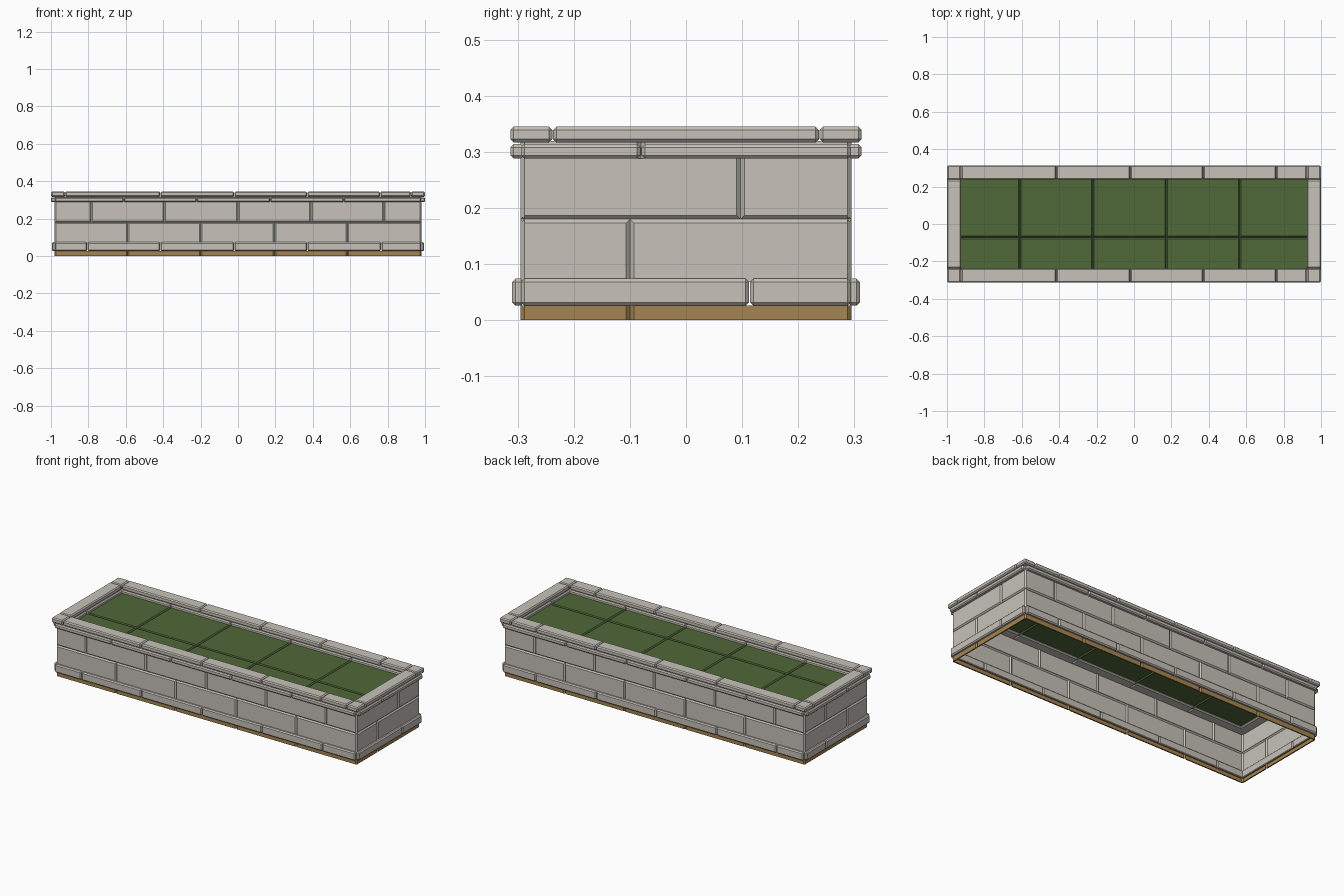
import bpy, bmesh
from mathutils import Vector

if "Cube" in bpy.data.objects:
    bpy.data.objects.remove(bpy.data.objects["Cube"])

C = 0.007              # chamfer size
WX, WY = 0.98, 0.295   # wall half sizes


def material(name, rgb):
    m = bpy.data.materials.new(name)
    m.diffuse_color = (*rgb, 1)
    m.use_nodes = True
    m.node_tree.nodes["Principled BSDF"].inputs["Base Color"].default_value = m.diffuse_color
    return m


stone = material("pale_stone", (0.57, 0.54, 0.49))
grass = material("grass_green", (0.08, 0.138, 0.04))
ochre = material("ochre_base", (0.38, 0.235, 0.085))


def spans(lo, hi, joints):
    e = [lo, *joints, hi]
    return list(zip(e[:-1], e[1:]))


def panel(bm, place, u0, u1, v0, v1, cv=(C, C)):
    """Open-backed block: face with chamfered borders."""
    back = [(u0, v0), (u1, v0), (u1, v1), (u0, v1)]
    face = [(u0 + C, v0 + cv[0]), (u1 - C, v0 + cv[0]),
            (u1 - C, v1 - cv[1]), (u0 + C, v1 - cv[1])]
    b = [bm.verts.new(place(u, v, C)) for u, v in back]
    f = [bm.verts.new(place(u, v, 0)) for u, v in face]
    bm.faces.new(f)
    for i in range(4):
        j = (i + 1) % 4
        bm.faces.new((b[i], b[j], f[j], f[i]))


def block(bm, lo, hi):
    """Closed box with all edges chamfered."""
    lo, hi = Vector(lo), Vector(hi)
    t = bmesh.new()
    bmesh.ops.create_cube(t, size=1)
    for v in t.verts:
        v.co = Vector([(lo[i] + hi[i]) / 2 + v.co[i] * (hi[i] - lo[i]) for i in range(3)])
    bmesh.ops.bevel(t, geom=t.edges[:], offset=C * 0.85, segments=1,
                    affect='EDGES', profile=0.5)
    me = bpy.data.meshes.new("tmp")
    t.to_mesh(me)
    t.free()
    bm.from_mesh(me)
    bpy.data.meshes.remove(me)


def finish(name, bm, mat, axis=None):
    me = bpy.data.meshes.new(name)
    bm.to_mesh(me)
    bm.free()
    me.materials.append(mat)
    ob = bpy.data.objects.new(name, me)
    bpy.context.collection.objects.link(ob)
    if axis is not None:      # repeat on the opposite side
        m = ob.modifiers.new("mirror", 'MIRROR')
        m.use_axis = [axis == 0, axis == 1, False]
        m.use_mirror_merge = False
    return ob


def front(u, v, d): return (u, -WY + d, v)
def side(u, v, d): return (WX - d, u, v)
def up(u, v, d): return (u, v, 0.297 - d)


def course(name, z0, z1, jx, jy, mat, cv=(C, C)):
    for tag, place, half, joints, axis in (("long", front, WX, jx, 1),
                                           ("short", side, WY, jy, 0)):
        bm = bmesh.new()
        h = half
        for a, b in spans(-h, h, joints):
            panel(bm, place, a, b, z0, z1, cv)
        finish(f"{name}_{tag}", bm, mat, axis)


def ledge(name, z0, z1, ox, oy, dx, dy, lx, ly, jx, jy):
    """Ring of chamfered blocks: outer limits, depths, half lengths, joints."""
    bm = bmesh.new()
    for a, b in spans(-lx, lx, jx):
        block(bm, (a + .001, -oy, z0), (b - .001, -oy + dy, z1))
    finish(name + "_long", bm, stone, 1)
    bm = bmesh.new()
    for a, b in spans(-ly, ly, jy):
        block(bm, (ox - dx, a + .001, z0), (ox, b - .001, z1))
    finish(name + "_short", bm, stone, 0)


low = [-0.59, -0.2, 0.195, 0.585]
high = [-0.785, -0.395, 0, 0.39, 0.78]

# walls and coloured base strip
course("base_strip", 0, 0.026, low, [-0.1], ochre, (0, 0))
course("lower_course", 0.068, 0.18, low, [-0.1], stone, (0, C))
course("upper_course", 0.18, 0.288, high, [0.097], stone, (C, 0))
course("top_course", 0.288, 0.319, low, [-0.08], stone, (0, 0))

# plinth moulding, under-cap moulding and cap stones
ledge("plinth", 0.026, 0.074, 0.995, 0.31, 0.022, 0.022, WX, WY,
      [-0.805, -0.415, -0.02, 0.37, 0.765], [0.113])
ledge("under_cap", 0.288, 0.314, 1.0, 0.313, 0.075, 0.073, WX, WY,
      [-0.61, -0.22, 0.172, 0.565], [-0.08])
ledge("cap", 0.317, 0.345, 1.0, 0.313, 0.075, 0.075, 1.0, 0.238,
      [-0.925, -0.415, -0.02, 0.37, 0.76, 0.925], [])

# grass tiles filling the top
bm = bmesh.new()
for a, b in spans(-0.94, 0.94, [-0.61, -0.22, 0.172, 0.565]):
    for c, d in spans(-0.255, 0.255, [-0.072]):
        panel(bm, up, a, b, c, d)
finish("grass_bed", bm, grass)
